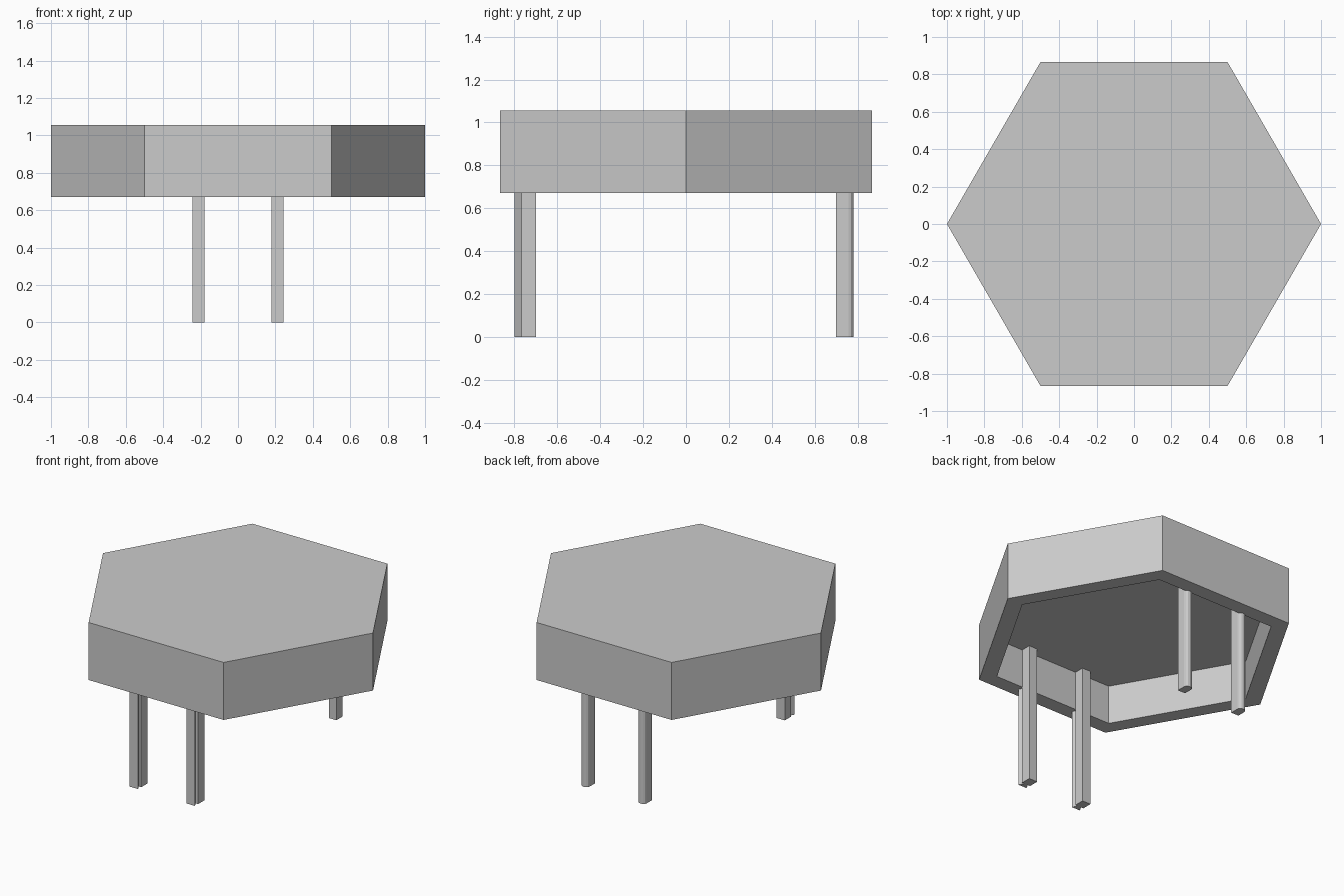
import bpy
import bmesh
from math import pi, cos, sin

cube = bpy.data.objects.get("Cube")
if cube:
    bpy.data.objects.remove(cube)

grey = bpy.data.materials.new("plain grey")
grey.use_nodes = True
COLOUR = (0.6, 0.6, 0.6, 1)
grey.diffuse_color = COLOUR
grey.node_tree.nodes["Principled BSDF"].inputs["Base Color"].default_value = COLOUR


def make_object(name, bm):
    bmesh.ops.recalc_face_normals(bm, faces=bm.faces)
    mesh = bpy.data.meshes.new(name)
    bm.to_mesh(mesh)
    bm.free()
    mesh.materials.append(grey)
    obj = bpy.data.objects.new(name, mesh)
    bpy.context.collection.objects.link(obj)
    return obj


def prism(name, outline, z0, z1):
    """Extrude a flat outline upward into a closed prism."""
    bm = bmesh.new()
    base = bm.faces.new([bm.verts.new((x, y, z0)) for x, y in outline])
    grown = bmesh.ops.extrude_face_region(bm, geom=[base], use_keep_orig=True)
    verts = [v for v in grown["geom"] if isinstance(v, bmesh.types.BMVert)]
    bmesh.ops.translate(bm, verts=verts, vec=(0, 0, z1 - z0))
    return make_object(name, bm)


# Hexagonal top: concentric rings give the outer walls, rim and hollow underside
BOTTOM, TOP, CEILING = 0.67, 1.055, 0.93
bm = bmesh.new()
rings = []
for radius, z in ((1, TOP), (1, BOTTOM), (0.885, BOTTOM), (0.885, CEILING)):
    rings.append([bm.verts.new((radius * cos(i * pi / 3), radius * sin(i * pi / 3), z))
                  for i in range(6)])
for a, b in zip(rings, rings[1:]):
    for i in range(6):
        j = (i + 1) % 6
        bm.faces.new((a[i], a[j], b[j], b[i]))
bm.faces.new(rings[0])
bm.faces.new(rings[-1])
make_object("hexagonal_top", bm)

# Legs: front pair are dovetailed posts, back pair have a rounded rear
for side, sx in (("left", 1), ("right", -1)):
    cx = 0.211 * sx

    half = [(0.031, -0.70), (0.031, -0.767), (0.013, -0.767), (0.031, -0.80)]
    outline = [(cx + x, y) for x, y in half]
    outline += [(cx - x, y) for x, y in reversed(half)]
    prism("front_leg_" + side, outline, 0, CEILING + 0.01)

    w = 0.028
    outline = [(cx - w, 0.70), (cx + w, 0.70)]
    outline += [(cx + w * cos(t * pi / 6), 0.757 + 0.024 * sin(t * pi / 6))
                for t in range(7)]
    prism("back_leg_" + side, outline, 0, CEILING + 0.01)
